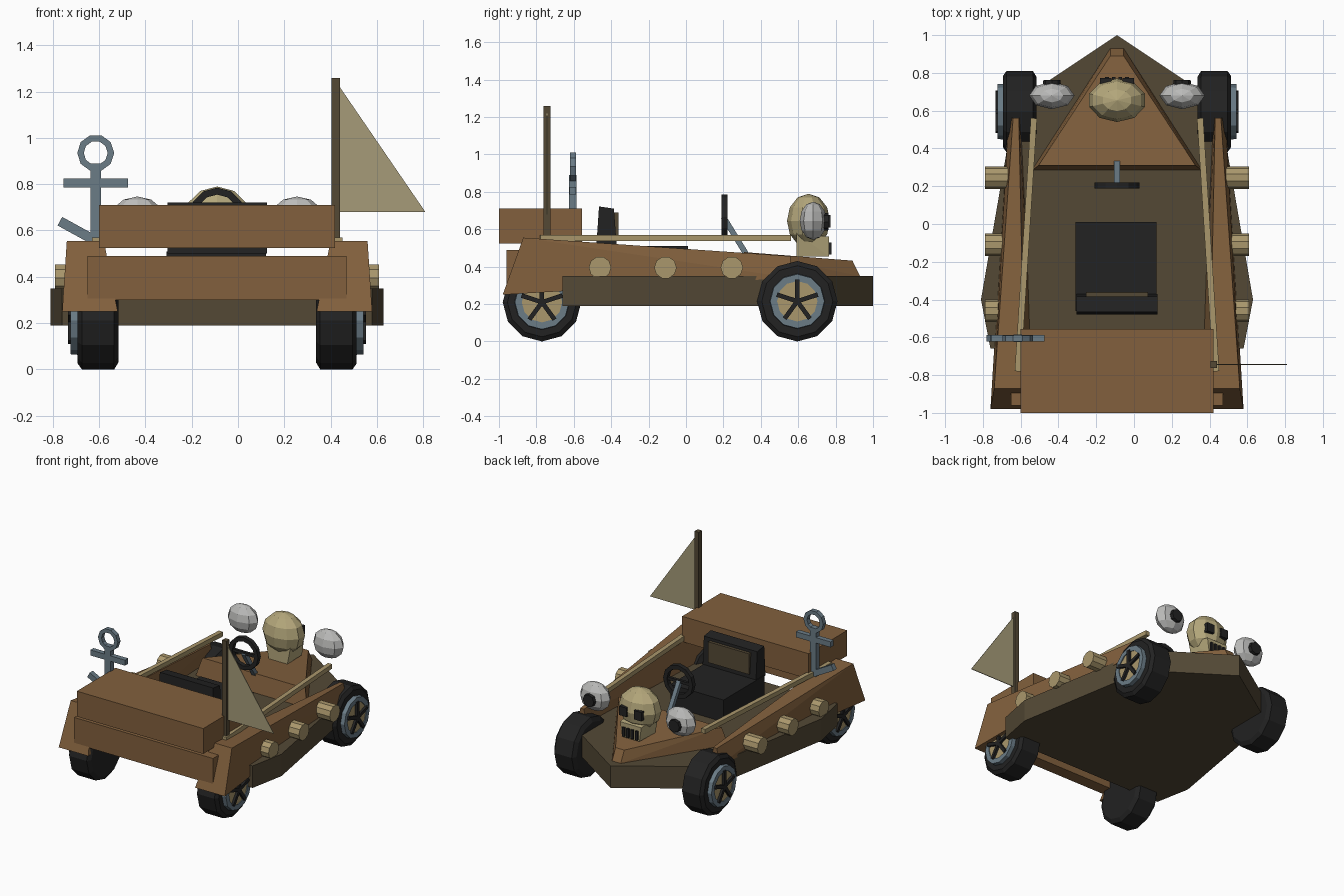
import bpy, bmesh, math
from mathutils import Vector, Matrix

if "Cube" in bpy.data.objects:
    bpy.data.objects.remove(bpy.data.objects["Cube"])

C = -0.09  # kart centre line


def mat(name, r, g, b):
    m = bpy.data.materials.new(name)
    m.diffuse_color = (r, g, b, 1)
    m.use_nodes = True
    m.node_tree.nodes["Principled BSDF"].inputs["Base Color"].default_value = m.diffuse_color
    return m


WOOD = mat("wood brown", .225, .118, .047)
DARK = mat("dark brown", .088, .066, .036)
TAN = mat("tan wood", .40, .31, .15)
BONE = mat("bone", .46, .39, .20)
CLOTH = mat("cloth khaki", .38, .33, .19)
STEEL = mat("steel blue", .145, .20, .24)
PALE = mat("pale grey", .50, .50, .49)
BLACK = mat("black", .016, .016, .016)


def finish(bm, name, m):
    bmesh.ops.recalc_face_normals(bm, faces=bm.faces)
    me = bpy.data.meshes.new(name)
    bm.to_mesh(me)
    bm.free()
    me.materials.append(m)
    o = bpy.data.objects.new(name, me)
    bpy.context.collection.objects.link(o)
    return o


def solid(name, pts, m):
    """convex solid through a few corner points"""
    bm = bmesh.new()
    for p in pts:
        bm.verts.new(p)
    bmesh.ops.convex_hull(bm, input=bm.verts)
    bmesh.ops.dissolve_limit(bm, angle_limit=.01, verts=bm.verts, edges=bm.edges)
    return finish(bm, name, m)


def box(name, x, y, z, m):
    return solid(name, [(a, b, c) for a in x for b in y for c in z], m)


def bar(name, a, b, w, m, d=None):
    """square bar from a to b"""
    a, b = Vector(a), Vector(b)
    bm = bmesh.new()
    bmesh.ops.create_cube(bm, size=1)
    q = (b - a).to_track_quat('Z', 'Y').to_matrix().to_4x4()
    bm.transform(Matrix.Translation((a + b) / 2) @ q @
                 Matrix.Diagonal((w, d or w, (b - a).length, 1)))
    return finish(bm, name, m)


def lathe(name, centre, axis, prof, n, m, closed=False):
    """ring profile (radius, offset) spun about an axis"""
    q = Vector(axis).to_track_quat('Z', 'Y')
    bm = bmesh.new()
    rings = [[bm.verts.new(Vector(centre) + q @ Vector((
        r * math.cos(2 * math.pi * k / n), r * math.sin(2 * math.pi * k / n), h)))
        for k in range(n)] for r, h in prof]
    last = len(rings) if closed else len(rings) - 1
    for i in range(last):
        A, B = rings[i], rings[(i + 1) % len(rings)]
        for k in range(n):
            j = (k + 1) % n
            bm.faces.new((A[k], A[j], B[j], B[k]))
    if not closed:
        bm.faces.new(rings[0])
        bm.faces.new(rings[-1])
    return finish(bm, name, m)


def ball(name, centre, scale, m, u=10, v=6):
    bm = bmesh.new()
    bmesh.ops.create_uvsphere(bm, u_segments=u, v_segments=v, radius=1)
    bm.transform(Matrix.Translation(centre) @ Matrix.Diagonal((*scale, 1)))
    return finish(bm, name, m)


# hull
outline = [(0, 1), (.54, .64), (.72, -.4), (.67, -.66)]
solid("hull", [(C + s * u, y, z) for u, y in outline for s in (1, -1) for z in (.19, .35)], DARK)

# nose deck
deck = [(.035, .93, .35), (.45, .285, .35), (.035, .89, .432), (.415, .31, .478)]
solid("nose_deck", [(C + s * u, y, z) for u, y, z in deck for s in (1, -1)], WOOD)

# rear boxes
box("trunk_box", (-.6, .42), (-1, -.555), (.525, .71), WOOD)
box("back_panel", (-.65, .47), (-.96, -.87), (.3, .49), WOOD)

# seat
box("seat_base", (-.31, .12), (-.46, .01), (.35, .51), BLACK)
solid("seat_back", [(x, y, z) for x in (-.305, .125)
                    for y, z in ((-.48, .5), (-.37, .5), (-.465, .722), (-.385, .71))], BLACK)
solid("seat_pad", [(x, y, z) for x in (-.255, .075)
                   for y, z in ((-.4, .54), (-.36, .54), (-.4, .69), (-.362, .69))], DARK)

# steering
lathe("steering_wheel", (C, .205, .665), (0, 1, 0),
      [(.12, -.016), (.12, .016), (.09, .016), (.09, -.016)], 12, BLACK, True)
bar("steering_column", (C, .2, .665), (C, .32, .47), .03, STEEL)
bar("steering_spoke", (C - .1, .205, .665), (C + .1, .205, .665), .02, BLACK)

# skull ornament
ball("skull", (C, .655, .645), (.155, .115, .145), BONE)
solid("skull_jaw", [(C + s * u, y, z) for s in (1, -1)
                    for u, y, z in ((.075, .59, .455), (.07, .765, .455),
                                    (.1, .59, .58), (.085, .765, .56))], BONE)
for s in (-1, 1):
    box("skull_eye", (C + s * .03, C + s * .09), (.7, .772), (.61, .675), BLACK)
for i in range(4):
    x = C - .0525 + i * .035
    box("skull_tooth_gap", (x - .01, x + .01), (.76, .778), (.465, .53), BLACK)

# parts on both sides
for s in (-1, 1):
    def X(u):
        return C + s * u
    side = [(.65, -.87, .555), (.49, -.87, .555), (.67, -.98, .25), (.43, -.98, .25),
            (.55, .56, .456), (.52, .56, .456), (.575, .56, .34), (.51, .56, .34)]
    solid("side_panel", [(X(u), y, z) for u, y, z in side], WOOD)
    bar("side_rail", (X(.44), .56, .553), (X(.525), -.78, .553), .033, TAN)
    for y in (-.46, -.11, .245):
        lathe("side_disc", (X(.55), y, .395), (s, 0, 0), [(.06, 0), (.06, .15)], 10, TAN)
    # headlight
    ball("headlight", (X(.345), .68, .645), (.12, .072, .102), PALE, 8, 6)
    lathe("headlight_lens", (X(.345), .72, .64), (0, 1, 0), [(.05, 0), (.045, .042)], 8, BLACK)
    # wheels
    for y, r in ((.595, .215), (-.77, .21)):
        c = (X(.515), y, r)
        ax = (s, 0, 0)
        lathe("tyre", c, ax, [(r - .03, -.088), (r, -.07), (r, .07), (r - .025, .088)], 12, BLACK)
        lathe("rim", c, ax, [(.148, .08), (.145, .118), (.108, .118), (.108, .08)], 12, STEEL, True)
        lathe("hub_disc", c, ax, [(.11, .08), (.11, .112)], 12, TAN)
        for k in range(5):
            a = math.pi / 2 + k * 2 * math.pi / 5
            bar("wheel_spoke", (X(.632), y, r),
                (X(.632), y + .115 * math.cos(a), r + .115 * math.sin(a)), .024, BLACK)

# mast and flag
box("mast", (.405, .44), (-.762, -.725), (.5, 1.26), DARK)
solid("flag", [(x, y, z) for x, z in ((.44, 1.22), (.44, .68), (.81, .68))
               for y in (-.746, -.741)], CLOTH)

# anchor
ax_, ay = -.615, -.605
box("anchor_shank", (ax_ - .023, ax_ + .023), (ay - .02, ay + .02), (.54, .89), STEEL)
box("anchor_stock", (-.755, -.475), (ay - .018, ay + .018), (.785, .825), STEEL)
lathe("anchor_ring", (ax_, ay, .935), (0, 1, 0),
      [(.08, -.016), (.08, .016), (.052, .016), (.052, -.016)], 10, STEEL, True)
for s in (-1, 1):
    bar("anchor_arm", (ax_, ay, .555), (ax_ + s * .155, ay, .64), .036, STEEL, .042)
